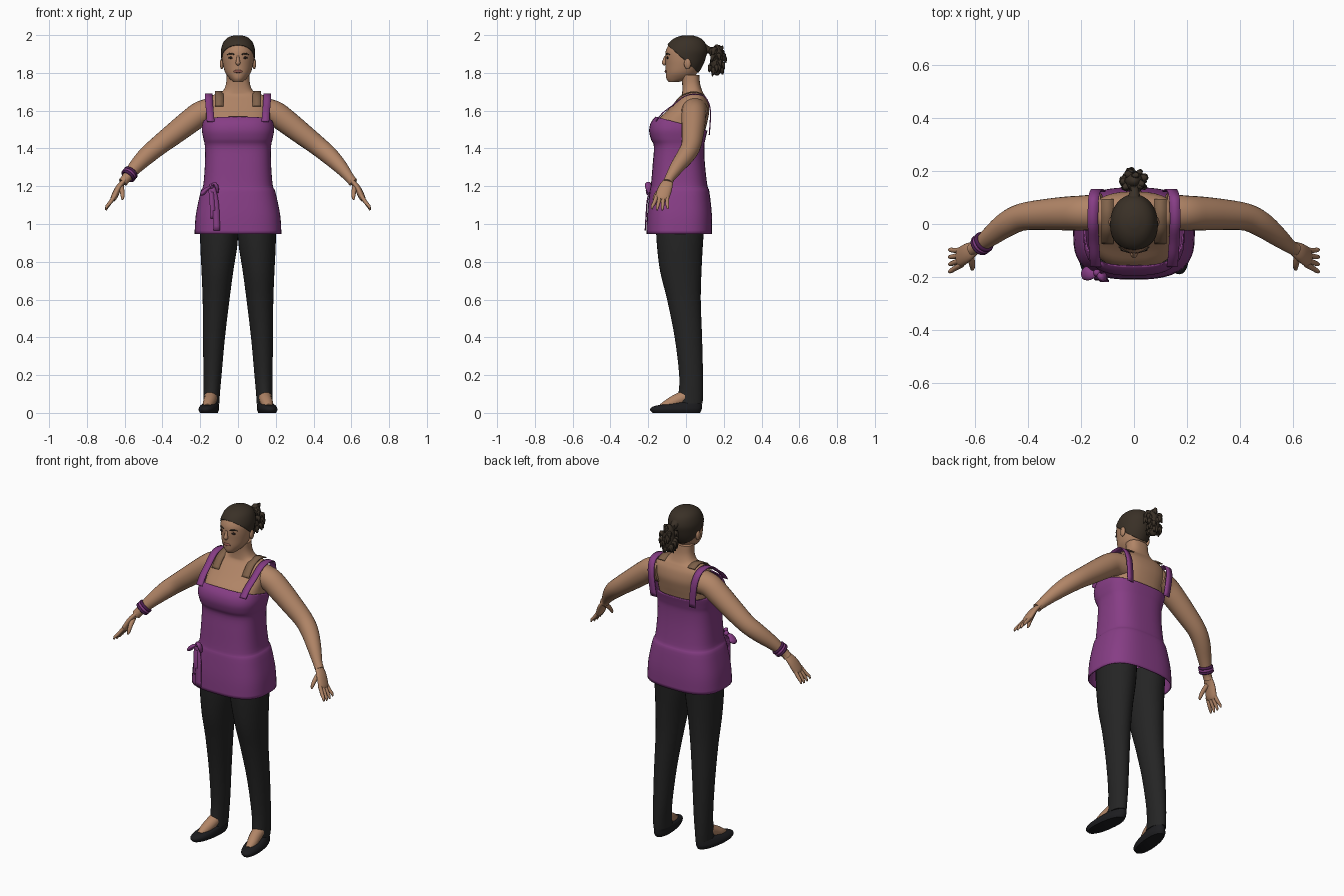
import bpy, bmesh, math, random
from mathutils import Vector

if "Cube" in bpy.data.objects:
    bpy.data.objects.remove(bpy.data.objects["Cube"])
random.seed(4)


def material(name, *rgb):
    mat = bpy.data.materials.new(name)
    mat.use_nodes = True
    mat.diffuse_color = (*rgb, 1)
    mat.node_tree.nodes["Principled BSDF"].inputs["Base Color"].default_value = (*rgb, 1)
    return mat


SKIN = material("skin", .44, .235, .135)
SHADE = material("shaded skin", .22, .125, .07)
PURPLE = material("purple cloth", .24, .047, .235)
PLUM = material("dark plum", .07, .012, .075)
BLACK = material("black trousers", .018, .018, .018)
SHOE = material("black shoe", .012, .012, .014)
HAIR = material("dark brown hair", .042, .03, .02)
EYE = material("dark eye", .02, .012, .01)
LIP = material("lip", .28, .1, .075)


def smooth(rows, steps=4):
    """Spline through rows of numbers."""
    out = []
    for i in range(len(rows) - 1):
        near = [rows[max(0, min(len(rows) - 1, i + k))] for k in (-1, 0, 1, 2)]
        for j in range(steps):
            t = j / steps
            out.append([.5 * (2 * b + (c - a) * t + (2 * a - 5 * b + 4 * c - d) * t * t
                              + (3 * b - a - 3 * c + d) * t ** 3) for a, b, c, d in zip(*near)])
    return out + [list(rows[-1])]


def finish(name, bm, mat, thick=0):
    mesh = bpy.data.meshes.new(name)
    bm.to_mesh(mesh)
    bm.free()
    mesh.materials.append(mat)
    obj = bpy.data.objects.new(name, mesh)
    bpy.context.collection.objects.link(obj)
    bpy.ops.object.select_all(action="DESELECT")
    obj.select_set(True)
    bpy.context.view_layer.objects.active = obj
    bpy.ops.object.shade_smooth_by_angle(angle=math.radians(50))
    if thick:
        shell = obj.modifiers.new("thickness", "SOLIDIFY")
        shell.thickness = thick
    return obj


def bridge(rings, caps=True):
    bm = bmesh.new()
    loops = [[bm.verts.new(p) for p in ring] for ring in rings]
    n = len(loops[0])
    for low, high in zip(loops, loops[1:]):
        for i in range(n):
            j = (i + 1) % n
            bm.faces.new((low[i], low[j], high[j], high[i]))
    if caps:
        bm.faces.new(loops[0])
        bm.faces.new(loops[-1])
    bmesh.ops.recalc_face_normals(bm, faces=bm.faces)
    return bm


def stack(rows, power=2, sides=32, side=1, caps=True):
    """Level sections: height, front y, back y, half width, optional x centre."""
    def bend(v):
        return math.copysign(abs(v) ** (2 / power), v)
    rings = []
    for z, front, back, half, *mid in smooth(rows):
        x = side * mid[0] if mid else 0
        angles = [math.tau * i / sides for i in range(sides)]
        rings.append([(x + half * bend(math.cos(a)),
                       (front + back) / 2 + (back - front) / 2 * bend(math.sin(a)), z) for a in angles])
    return bridge(rings, caps)


def tube(name, rows, mat, side=1, flat=1, sides=16):
    """Round or flattened limb along x, y, z, radius rows."""
    rows = smooth(rows)
    pts = [Vector((side * r[0], r[1], r[2])) for r in rows]
    rings = []
    for i, (p, row) in enumerate(zip(pts, rows)):
        along = (pts[min(i + 1, len(pts) - 1)] - pts[max(i - 1, 0)]).normalized()
        u = along.cross(Vector((0, 1, 0))).normalized()
        v = along.cross(u)
        rings.append([p + row[3] * (u * flat * math.cos(a) + v * math.sin(a))
                      for a in (math.tau * k / sides for k in range(sides))])
    return finish(name, bridge(rings), mat)


def ribbon(name, rows, width, mat, side=1):
    bm = bmesh.new()
    pairs = [[bm.verts.new((side * x + e * width / 2, y, z)) for e in (-1, 1)]
             for x, y, z in smooth(rows)]
    for (a, b), (c, d) in zip(pairs, pairs[1:]):
        bm.faces.new((a, b, d, c))
    return finish(name, bm, mat, .006)


def ball(name, loc, scale, mat):
    bpy.ops.mesh.primitive_uv_sphere_add(segments=20, ring_count=12, radius=1, location=loc, scale=scale)
    obj = bpy.context.object
    obj.name = name
    obj.data.materials.append(mat)
    bpy.ops.object.shade_smooth_by_angle(angle=math.radians(50))


def cut(bm, point, normal, **keep):
    bmesh.ops.bisect_plane(bm, geom=bm.verts[:] + bm.edges[:] + bm.faces[:],
                           plane_co=point, plane_no=normal, **keep)


# Chest, shoulders and neck
finish("upper_body", stack([
    (1.4, -.15, .08, .155), (1.5, -.165, .103, .17), (1.55, -.15, .115, .17), (1.6, -.1, .123, .17),
    (1.65, -.052, .115, .163), (1.68, -.025, .1, .138), (1.7, -.02, .088, .085),
    (1.74, -.02, .075, .064), (1.79, -.025, .07, .062)], power=2.5), SKIN)

# Head and hair cap
HEAD = [(1.752, -.092, -.04, .024), (1.77, -.104, .03, .045), (1.8, -.107, .06, .067), (1.84, -.108, .085, .079),
        (1.88, -.11, .1, .085), (1.92, -.106, .108, .086), (1.96, -.083, .095, .073),
        (1.983, -.05, .066, .05), (1.994, -.012, .03, .018)]
finish("head", stack(HEAD), SKIN)
hair = stack(HEAD)
middle = Vector((0, 0, 1.88))
for v in hair.verts:
    v.co = middle + (v.co - middle) * 1.045
cut(hair, (0, 0, 1.86), (0, .9, 1), clear_inner=True)
finish("hair_cap", hair, HAIR, .006)

# Face
tube("nose", [(0, -.106, 1.89, .006), (0, -.114, 1.868, .009), (0, -.115, 1.853, .013),
              (0, -.108, 1.843, .007)], SKIN)
ball("lips", (0, -.106, 1.808), (.024, .007, .008), LIP)
for s, label in ((1, "left"), (-1, "right")):
    ball(label + "_eye", (s * .036, -.098, 1.88), (.015, .006, .006), EYE)
    ball(label + "_ear", (s * .086, .008, 1.848), (.01, .018, .028), SKIN)
    tube(label + "_brow", [(.018, -.106, 1.897, .003), (.038, -.1, 1.902, .004), (.058, -.086, 1.897, .002)],
         HAIR, s, sides=8)

# Curly ponytail
tube("ponytail_root", [(0, .09, 1.93, .03), (.002, .125, 1.92, .018), (0, .155, 1.91, .03)], HAIR)
ball("ponytail_core", (0, .163, 1.868), (.036, .034, .083), HAIR)
for i in range(34):
    turn, lift = random.uniform(0, math.tau), random.uniform(-.95, .95)
    ring = math.sqrt(1 - lift * lift)
    out = Vector((math.cos(turn) * ring, math.sin(turn) * ring, lift))
    start = Vector((0, .163, 1.865)) + Vector((out.x * .028, out.y * .026, out.z * .075))
    bend = start + Vector((out.x * .018, out.y * .016, .012))
    tip = bend + Vector((out.x * .008, out.y * .008, -.03))
    tube("ponytail_curl", [(*start, .016), (*bend, .012), (*tip, .003)], HAIR, sides=8)

# Tunic with sloping neckline
tunic = stack([
    (.948, -.21, .138, .23), (1.05, -.206, .137, .223), (1.17, -.193, .124, .198), (1.205, -.186, .113, .184),
    (1.32, -.176, .1, .175), (1.41, -.17, .097, .175), (1.45, -.186, .103, .183), (1.5, -.195, .115, .191),
    (1.55, -.178, .125, .185), (1.6, -.12, .13, .178)], power=2.8, sides=48, caps=False)
cut(tunic, (0, 0, 1.525), (0, .27, 1), clear_outer=True)
finish("tunic", tunic, PURPLE, .006)

for s, label in ((1, "left"), (-1, "right")):
    # Shoulder straps and collar patches
    ribbon(label + "_strap", [(.145, -.163, 1.545), (.148, -.125, 1.59), (.152, -.07, 1.632), (.155, -.01, 1.678),
                              (.155, .05, 1.69), (.152, .105, 1.672), (.142, .132, 1.6), (.128, .126, 1.47)],
           .04, PURPLE, s)
    ribbon(label + "_collar_patch", [(.1, -.075, 1.625), (.1, -.027, 1.68), (.1, .04, 1.703), (.1, .095, 1.688)],
           .046, SHADE, s)

    # Arm and hand
    tube(label + "_arm", [(.12, .045, 1.6, .07), (.19, .042, 1.588, .066), (.25, .04, 1.547, .064),
                          (.33, .036, 1.485, .059), (.42, .027, 1.415, .052), (.48, 0, 1.365, .048),
                          (.54, -.045, 1.305, .038), (.59, -.085, 1.245, .026), (.61, -.096, 1.22, .025)],
         SKIN, s, sides=24)
    tube(label + "_palm", [(.598, -.09, 1.235, .025), (.63, -.108, 1.195, .036), (.655, -.125, 1.145, .038),
                           (.663, -.13, 1.128, .028)], SKIN, s, flat=.45)
    for i in range(4):
        o = i - 1.5
        drop = .006 * abs(o)
        tube(label + "_finger", [(.652, -.127 + o * .018, 1.15, .011), (.678, -.134 + o * .023, 1.112, .01),
                                 (.694, -.138 + o * .027, 1.085 + drop, .008),
                                 (.699, -.139 + o * .028, 1.07 + drop, .004)], SKIN, s, sides=10)
    tube(label + "_thumb", [(.618, -.112, 1.2, .014), (.613, -.148, 1.168, .012), (.611, -.166, 1.142, .009),
                            (.612, -.173, 1.128, .004)], SKIN, s, sides=10)

    # Trousers
    finish(label + "_trouser_leg", stack([
        (1.02, -.16, .1, .1, .1), (.9, -.155, .09, .099, .101), (.75, -.137, .082, .084, .109),
        (.6, -.1, .078, .071, .116), (.4, -.06, .085, .058, .127), (.2, -.036, .09, .048, .135),
        (.1, -.04, .09, .043, .139), (.05, -.05, .088, .042, .14)], side=s), BLACK)

    # Foot and slip-on shoe, toes turned out
    tube(label + "_foot", [(.14, .03, .1, .035), (.147, -.04, .07, .034), (.157, -.09, .045, .03),
                           (.162, -.13, .028, .02)], SKIN, s)
    shoe = stack([(0, -.178, .075, .044, .152), (.018, -.19, .083, .051, .152), (.036, -.168, .084, .047, .15),
                  (.05, -.09, .083, .04, .147), (.058, -.03, .08, .034, .145)], power=2.2, side=s)
    for v in shoe.verts:
        v.co.x -= s * .12 * (v.co.y + .03)
    finish(label + "_shoe", shoe, SHOE)

# Side bow: knot, two loops and two tails
ball("bow_knot", (-.14, -.185, 1.2), (.014, .014, .015), PURPLE)
tube("bow_outer_loop", [(-.14, -.185, 1.2, .008), (-.165, -.192, 1.185, .02), (-.185, -.185, 1.165, .026),
                        (-.195, -.18, 1.155, .012)], PURPLE, flat=.5)
tube("bow_inner_loop", [(-.14, -.187, 1.2, .008), (-.125, -.2, 1.215, .014), (-.112, -.2, 1.195, .016),
                        (-.108, -.195, 1.165, .008)], PURPLE, flat=.6)
ribbon("bow_long_tail", [(-.135, -.186, 1.195), (-.118, -.204, 1.1), (-.112, -.213, .965)], .034, PURPLE)
ribbon("bow_short_tail", [(-.145, -.184, 1.195), (-.138, -.203, 1.12), (-.132, -.208, 1.03)], .026, PURPLE)

# Bangles on the right wrist
axis = Vector((-.05, -.04, -.06)).normalized()
for i, mat in enumerate((PLUM, PURPLE, PLUM)):
    bpy.ops.mesh.primitive_torus_add(major_segments=28, minor_segments=10, major_radius=.034, minor_radius=.008,
                                     location=Vector((-.567, -.068, 1.272)) + axis * .013 * i,
                                     rotation=axis.to_track_quat("Z", "Y").to_euler())
    bangle = bpy.context.object
    bangle.name = "bangle"
    bangle.data.materials.append(mat)
    bpy.ops.object.shade_smooth_by_angle(angle=math.radians(50))
